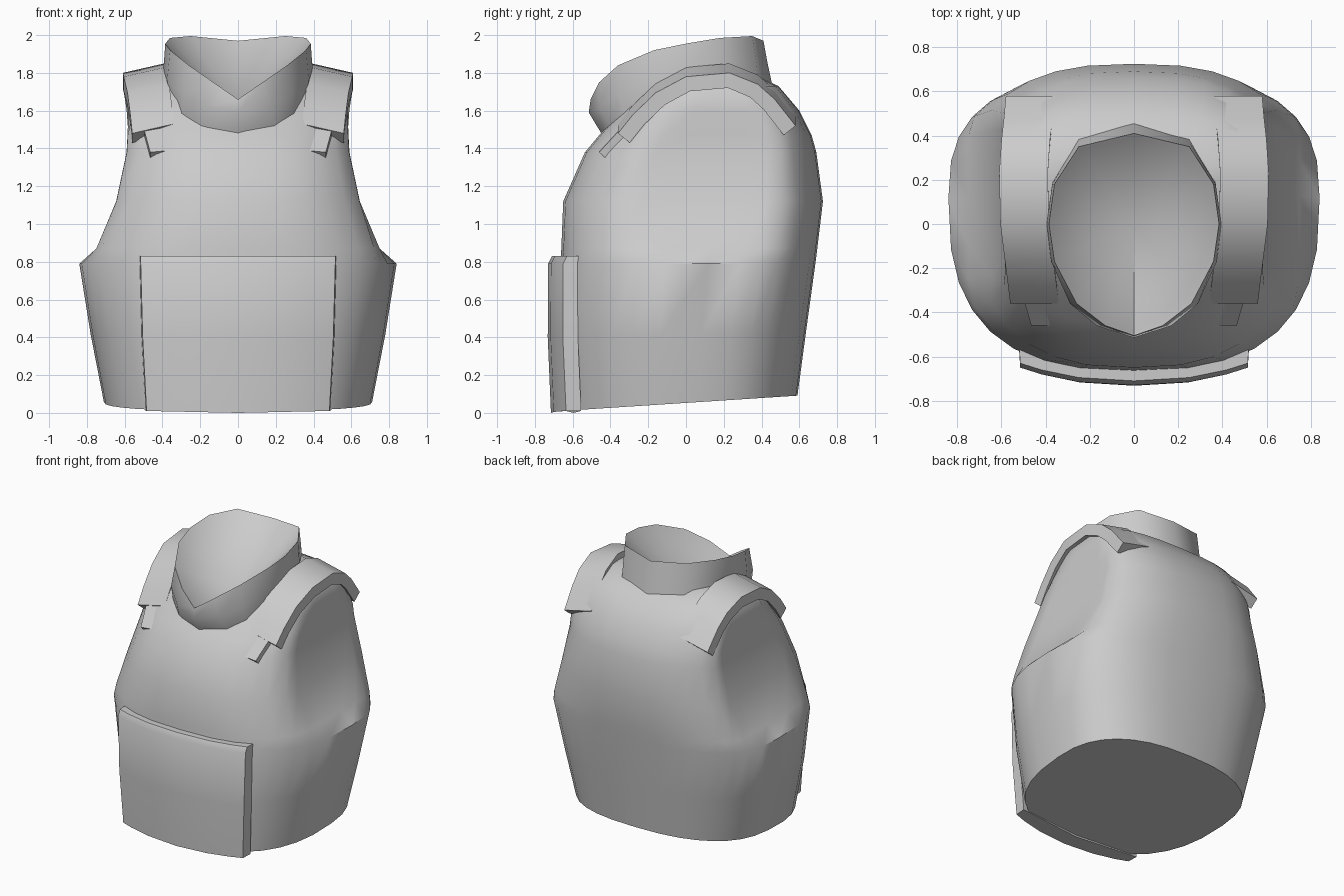
import bpy, bmesh, math
from mathutils import Vector

cube = bpy.data.objects.get("Cube")
if cube:
    bpy.data.objects.remove(cube, do_unlink=True)

grey = bpy.data.materials.new("plain_grey")
grey.use_nodes = True
grey.diffuse_color = (0.6, 0.6, 0.6, 1)
grey.node_tree.nodes["Principled BSDF"].inputs["Base Color"].default_value = (0.6, 0.6, 0.6, 1)


def finish(bm, name, angle=50):
    """Turn a bmesh into a smooth shaded object."""
    bmesh.ops.recalc_face_normals(bm, faces=bm.faces)
    mesh = bpy.data.meshes.new(name)
    bm.to_mesh(mesh)
    bm.free()
    mesh.materials.append(grey)
    obj = bpy.data.objects.new(name, mesh)
    bpy.context.collection.objects.link(obj)
    bpy.ops.object.select_all(action='DESELECT')
    obj.select_set(True)
    bpy.context.view_layer.objects.active = obj
    bpy.ops.object.shade_smooth_by_angle(angle=math.radians(angle))
    return obj


def loft(bm, rings):
    """Bridge closed rings of points; return the rings of vertices."""
    loops = [[bm.verts.new(p) for p in ring] for ring in rings]
    for low, high in zip(loops, loops[1:]):
        for i in range(len(low)):
            j = (i + 1) % len(low)
            bm.faces.new((low[i], low[j], high[j], high[i]))
    return loops


def fan(bm, loop, centre):
    tip = bm.verts.new(centre)
    for i in range(len(loop)):
        bm.faces.new((loop[i], loop[(i + 1) % len(loop)], tip))


def mirrored(half):
    """Complete a ring given from its front centre to its back centre."""
    return half + [(-x, y, z) for x, y, z in half[-2:0:-1]]


# Torso: superellipse rings, clamped in x to give flat armhole panels
def torso_ring(z, width, front, back, power, flare, tilt, cols=32):
    ring = []
    mid = front + (back - front) * 0.58
    for i in range(cols):
        a = 2 * math.pi * i / cols
        s, c = math.sin(a), math.cos(a)
        x = math.copysign(abs(s) ** (2 / power), s) * width * flare
        y = mid - math.copysign(abs(c) ** (2 / power), c) * ((mid - front) if c > 0 else (back - mid))
        ring.append((max(-width, min(width, x)), y, z + tilt * (y - front)))
    return ring


torso_rows = [  # height, half width, front, back, power, flare, tilt
    (0.01, 0.71, -0.66, 0.59, 2.5, 1, 0.065),
    (0.40, 0.78, -0.68, 0.635, 2.6, 1, 0.02),
    (0.79, 0.84, -0.665, 0.685, 2.7, 1, 0),
    (0.87, 0.75, -0.66, 0.695, 2.6, 1.11, 0),
    (1.12, 0.645, -0.65, 0.725, 2.6, 1.15, 0),
    (1.38, 0.59, -0.535, 0.69, 2.6, 1.15, 0),
    (1.47, 0.585, -0.46, 0.665, 2.6, 1.15, 0),
    (1.60, 0.58, -0.345, 0.6, 2.7, 1.1, 0),
    (1.73, 0.57, -0.20, 0.49, 2.8, 1.05, 0),
    (1.80, 0.48, -0.04, 0.34, 2.8, 1, 0),
]
bm = bmesh.new()
loops = loft(bm, [torso_ring(*row) for row in torso_rows])
bm.faces.new(loops[0])
fan(bm, loops[-1], (0, 0.15, 1.81))
torso = finish(bm, "torso")

# Collar: tilted flaring band with a shallow bowl inside
rim = mirrored([(0, -0.505, 1.66), (0.13, -0.46, 1.75), (0.26, -0.36, 1.84), (0.36, -0.17, 1.92),
                (0.385, 0, 1.955), (0.36, 0.18, 1.985), (0.25, 0.35, 1.995), (0, 0.41, 1.97)])
belly = mirrored([(0, -0.515, 1.59), (0.17, -0.46, 1.62), (0.29, -0.36, 1.69), (0.375, -0.17, 1.76),
                  (0.395, 0, 1.82), (0.37, 0.18, 1.86), (0.25, 0.37, 1.87), (0, 0.43, 1.86)])
base = mirrored([(0, -0.43, 1.45), (0.2, -0.39, 1.49), (0.3, -0.32, 1.56), (0.35, -0.15, 1.62),
                 (0.37, 0, 1.68), (0.37, 0.19, 1.72), (0.25, 0.39, 1.72), (0, 0.46, 1.72)])
bowl = (0, 0, 1.6)
bm = bmesh.new()
inner = [(x * 0.97, y * 0.97, z - 0.01) for x, y, z in rim]
loops = loft(bm, [base, belly, rim, inner])
fan(bm, loops[-1], bowl)
collar = finish(bm, "collar")

# Hollow the torso beneath the collar bowl
bm = bmesh.new()
lower = [(x * 0.95, y * 0.95, z - 0.03) for x, y, z in rim]
loops = loft(bm, [lower, [(x, y, 2.3) for x, y, z in lower]])
fan(bm, loops[0], (0, 0, 1.56))
bm.faces.new(loops[1])
cutter = finish(bm, "neck_cutter")
cutter.hide_render = True
cut = torso.modifiers.new("neck", 'BOOLEAN')
cut.operation = 'DIFFERENCE'
cut.solver = 'EXACT'
cut.object = cutter
bpy.context.view_layer.objects.active = torso
bpy.ops.object.modifier_apply(modifier="neck")
bpy.data.objects.remove(cutter, do_unlink=True)

# Front panel: curved raised plate over the belly
bm = bmesh.new()
outline = [(0, -0.73), (0.25, -0.715), (0.42, -0.68), (0.515, -0.65), (0.52, -0.57), (0, -0.61)]
rows = []
for z, scale, push in ((0, 0.94, 0.015), (0.4, 0.98, -0.002), (0.79, 1, 0), (0.83, 1, 0.02)):
    rows.append(mirrored([(x * scale, y + push, z + (0.02 * x if z == 0 else 0)) for x, y in outline]))
loops = loft(bm, rows)
bm.faces.new(loops[0])
bm.faces.new(loops[-1])
finish(bm, "front_panel", 40)


# Straps: rectangular bands swept over each shoulder
def strap(name, path, side, width, thick, drop):
    rings = []
    for i, (x, y, z) in enumerate(path):
        a, b = path[max(i - 1, 0)], path[min(i + 1, len(path) - 1)]
        normal = Vector((0, a[2] - b[2], b[1] - a[1])).normalized() * thick
        ring = []
        for across, depth in ((-0.5, 0), (0.5, 0), (0.5, 1), (-0.5, 1)):
            p = Vector((x + across * width, y, z - drop * (across + 0.5))) - normal * depth
            ring.append((p.x * side, p.y, p.z))
        rings.append(ring)
    bm = bmesh.new()
    loops = loft(bm, rings)
    bm.faces.new(loops[0])
    bm.faces.new(loops[-1])
    finish(bm, name, 40)


band = [(0.45, -0.36, 1.53), (0.46, -0.28, 1.63), (0.475, -0.16, 1.745), (0.495, 0, 1.83),
        (0.50, 0.23, 1.85), (0.49, 0.38, 1.79), (0.48, 0.47, 1.71), (0.47, 0.58, 1.57)]
tab = [(0.41, -0.46, 1.39), (0.445, -0.34, 1.52)]
for label, side in (("left", 1), ("right", -1)):
    strap(label + "_shoulder_strap", band, side, 0.22, 0.08, 0.05)
    strap(label + "_strap_tab", tab, side, 0.11, 0.05, 0.01)
